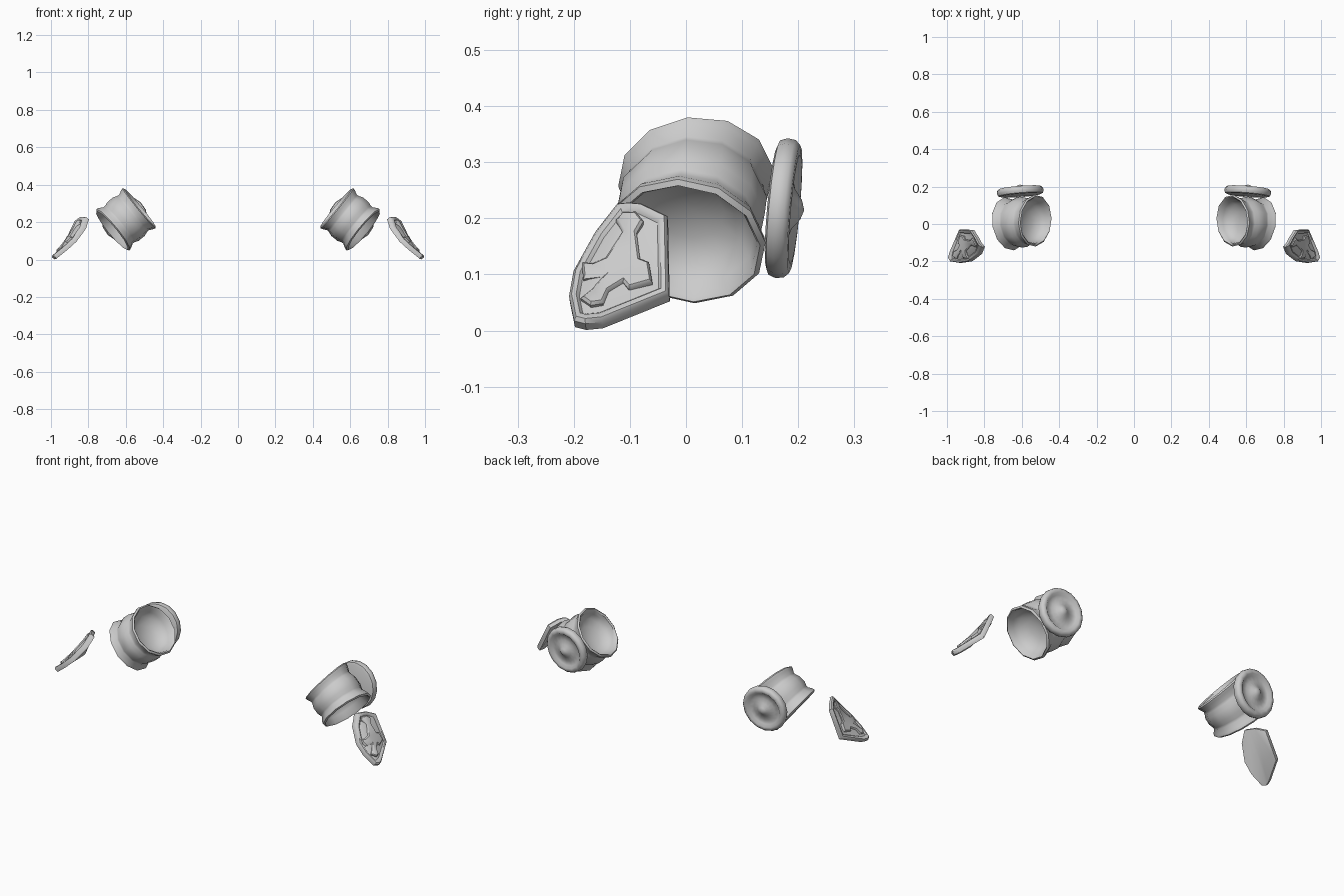
import bpy, bmesh, math
from mathutils import Vector

if "Cube" in bpy.data.objects:
    bpy.data.objects.remove(bpy.data.objects["Cube"])

steel = bpy.data.materials.new("grey_steel")
steel.diffuse_color = (0.6, 0.6, 0.6, 1)
steel.use_nodes = True
steel.node_tree.nodes["Principled BSDF"].inputs["Base Color"].default_value = steel.diffuse_color


def finish(bm, name, angle):
    """Make an object from bm plus its twin mirrored across x = 0."""
    bmesh.ops.recalc_face_normals(bm, faces=bm.faces)
    for side, label in ((1, "right"), (-1, "left")):
        half = bm.copy()
        if side < 0:
            bmesh.ops.scale(half, vec=(-1, 1, 1), verts=half.verts)
            bmesh.ops.reverse_faces(half, faces=half.faces)
        me = bpy.data.meshes.new(f"{label}_{name}")
        half.to_mesh(me)
        half.free()
        me.materials.append(steel)
        ob = bpy.data.objects.new(f"{label}_{name}", me)
        bpy.context.collection.objects.link(ob)
        bpy.ops.object.select_all(action='DESELECT')
        ob.select_set(True)
        bpy.context.view_layer.objects.active = ob
        bpy.ops.object.shade_smooth_by_angle(angle=math.radians(angle))
    bm.free()


def lathe(profile, sides, centre, axis, up, phase=0.0):
    """Spin (radius, height) points round an axis; the ends close on the axis."""
    a = Vector(axis).normalized()
    q = a.cross(Vector(up)).normalized()
    p = q.cross(a)
    c = Vector(centre)
    bm = bmesh.new()
    rings = []
    for r, h in profile:
        if r == 0:
            rings.append([bm.verts.new(c + a * h)] * sides)
            continue
        ang = [phase + math.tau * i / sides for i in range(sides)]
        rings.append([bm.verts.new(c + a * h + (p * math.cos(t) + q * math.sin(t)) * r)
                      for t in ang])
    for lo, hi in zip(rings, rings[1:]):
        for i in range(sides):
            j = (i + 1) % sides
            bm.faces.new(dict.fromkeys((lo[i], lo[j], hi[j], hi[i])))
    return bm


def bridge(bm, rings):
    """Join successive closed rings of vertices with quads."""
    n = len(rings[0])
    for lo, hi in zip(rings, rings[1:]):
        for i in range(n):
            j = (i + 1) % n
            bm.faces.new((lo[i], lo[j], hi[j], hi[i]))


# Cuff: flared rims, grooves, raised middle band, hollow bowl at either end
lower = [(0, 0.0), (0.06, 0.008), (0.1, 0.03), (0.12, 0.062), (0.127, 0.09),
         (0.133, 0.097), (0.142, 0.09), (0.139, 0.077), (0.125, 0.054), (0.126, 0.042)]
upper = [(0.134, 0.02), (0.134, -0.02), (0.126, -0.042), (0.124, -0.054),
         (0.136, -0.079), (0.139, -0.09), (0.131, -0.097), (0.123, -0.09),
         (0.117, -0.065), (0.1, -0.04), (0.06, -0.02), (0, -0.013)]
axis, centre = Vector((0.772, 0, -0.636)), Vector((0.599, 0.009, 0.2165))
bm = lathe(lower + upper, 12, centre, axis, (0.636, 0, 0.772), math.radians(6))
# Bend the cuff so that its lower rim turns towards the front
for v in bm.verts:
    d = v.co - centre
    w = d.dot(axis) / 0.19 + 0.5
    v.co += axis * d.y * (-0.06 + 0.22 * w)
    v.co.y += 0.009 - 0.018 * w
finish(bm, "cuff", 40)

# Round boss disc behind the cuff: thick rim, dished face, central nub
disc = [(0, -0.021), (0.108, -0.021), (0.12, -0.017), (0.125, -0.004), (0.123, 0.011),
        (0.114, 0.02), (0.098, 0.021), (0.086, 0.009), (0.06, 0.01),
        (0.036, 0.017), (0.018, 0.031), (0, 0.037)]
finish(lathe(disc, 16, (0.608, 0.174, 0.218), (0.08, 1, -0.09), (0, 0, 1)),
       "boss_disc", 50)

# Shield plate: outline in (y, z), laid on a twisted surface folded down the middle
normal = Vector((0.78, -0.09, 0.62)).normalized()
outline = [(-0.103, 0.232), (-0.08, 0.23), (-0.034, 0.208), (-0.031, 0.067),
           (-0.15, 0.019), (-0.18, 0.016), (-0.2, 0.021), (-0.209, 0.065),
           (-0.201, 0.11), (-0.162, 0.18), (-0.123, 0.23)]
FOLD = 5


def on_plate(y, z, lift=0.0):
    d = y + 0.103 + (0.232 - z) * 0.35
    x = 1.008 - 0.045 * y - 0.446 * z + 3.18 * y * z - 0.27 * abs(d)
    return Vector((x, y, z)) + normal * lift


def inset(points, dist):
    """Move each edge of a closed outline inwards by dist."""
    out = []
    n = len(points)
    area = sum(points[i][0] * points[(i + 1) % n][1] - points[(i + 1) % n][0] * points[i][1]
               for i in range(n))
    s = 1 if area > 0 else -1
    for i in range(n):
        a, b, c = (Vector(points[k % n]) for k in (i - 1, i, i + 1))
        n1 = Vector((-(b - a).y, (b - a).x)).normalized() * s
        n2 = Vector((-(c - b).y, (c - b).x)).normalized() * s
        out.append(tuple(b + (n1 + n2) * (dist / (1 + n1.dot(n2)))))
    return out


bm = bmesh.new()
layers = [(0, -0.024), (0, -0.006), (0.005, 0.001), (0.013, 0.0), (0.018, -0.007)]
rings = [[bm.verts.new(on_plate(y, z, lift)) for y, z in inset(outline, d)]
         for d, lift in layers]
bridge(bm, rings)
caps = []
for ring in (rings[0], rings[-1]):
    caps.append(bm.faces.new(ring[:FOLD + 1]))
    caps.append(bm.faces.new(ring[FOLD:] + ring[:1]))
bmesh.ops.triangulate(bm, faces=caps)
finish(bm, "shield_plate", 40)

# Raised ornament on the shield plate
shape = [(-0.125, 0.197), (-0.112, 0.211), (-0.09, 0.212), (-0.076, 0.195), (-0.088, 0.174),
         (-0.082, 0.128), (-0.066, 0.122), (-0.06, 0.086), (-0.102, 0.074), (-0.112, 0.086),
         (-0.138, 0.07), (-0.148, 0.048), (-0.17, 0.045), (-0.188, 0.058), (-0.168, 0.074),
         (-0.148, 0.096), (-0.183, 0.092), (-0.186, 0.122), (-0.166, 0.12),
         (-0.143, 0.13), (-0.113, 0.176)]
bm = bmesh.new()
levels = [(0, -0.012), (0, 0.0), (0.004, 0.005)]
rings = [[bm.verts.new(on_plate(y, z, lift)) for y, z in inset(shape, d)]
         for d, lift in levels]
bridge(bm, rings)
caps = [bm.faces.new(rings[0]), bm.faces.new(rings[-1])]
bmesh.ops.triangulate(bm, faces=caps)
finish(bm, "plate_ornament", 40)
